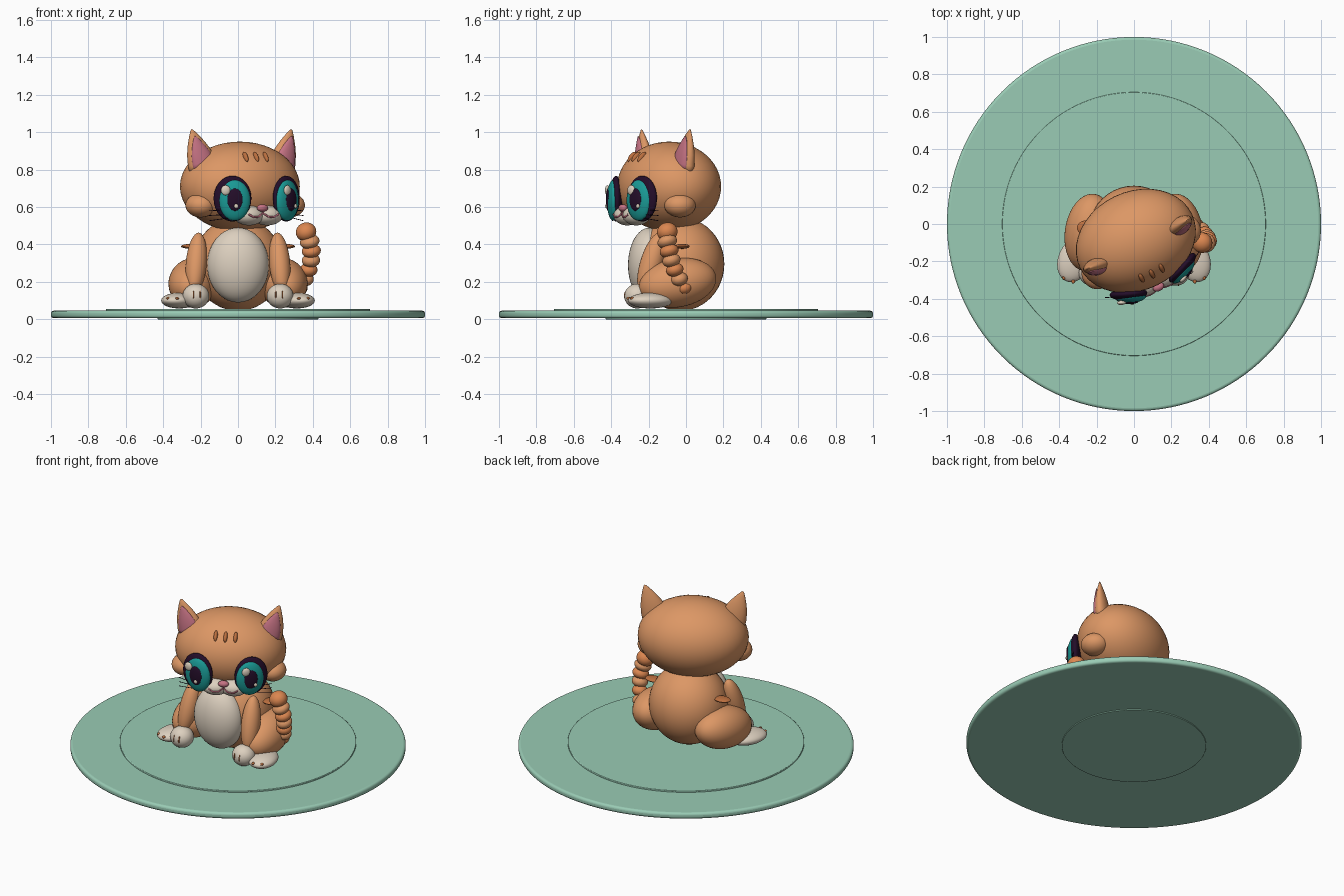
import bpy, bmesh
from math import radians
from mathutils import Matrix, Vector

if "Cube" in bpy.data.objects:
    bpy.data.objects.remove(bpy.data.objects["Cube"])


def material(name, rgb):
    m = bpy.data.materials.new(name)
    m.use_nodes = True
    m.diffuse_color = (*rgb, 1)
    m.node_tree.nodes["Principled BSDF"].inputs["Base Color"].default_value = (*rgb, 1)
    return m


FUR = material("orange fur", (0.72, 0.31, 0.13))
TAIL = material("bright orange", (0.71, 0.24, 0.08))
STRIPE = material("stripe brown", (0.5, 0.16, 0.05))
CREAM = material("cream", (0.72, 0.63, 0.52))
PINK = material("pink", (0.56, 0.17, 0.23))
TEAL = material("teal", (0.01, 0.32, 0.3))
DARK = material("dark purple", (0.017, 0.004, 0.022))
GREEN = material("mint green", (0.32, 0.6, 0.46))


def place(loc, rot=(0, 0, 0)):
    m = Matrix.Translation(loc)
    for angle, axis in zip(reversed(rot), "ZYX"):
        m = m @ Matrix.Rotation(radians(angle), 4, axis)
    return m


def finish(name, bm, mat):
    me = bpy.data.meshes.new(name)
    bm.to_mesh(me)
    bm.free()
    for p in me.polygons:
        p.use_smooth = True
    me.materials.append(mat)
    ob = bpy.data.objects.new(name, me)
    bpy.context.collection.objects.link(ob)
    return ob


def ball(name, loc, semi, mat, rot=(0, 0, 0), frame=Matrix()):
    bm = bmesh.new()
    bmesh.ops.create_uvsphere(bm, u_segments=40, v_segments=24, radius=1)
    bm.transform(frame @ place(loc, rot) @ Matrix.Diagonal((*semi, 1)))
    return finish(name, bm, mat)


def lathe(name, profile, mat, frame=Matrix(), steps=40):
    bm = bmesh.new()
    verts = [bm.verts.new((r, 0, z)) for r, z in profile]
    edges = [bm.edges.new(pair) for pair in zip(verts, verts[1:])]
    bmesh.ops.spin(bm, geom=verts + edges, cent=(0, 0, 0), axis=(0, 0, 1),
                   angle=radians(360), steps=steps)
    bmesh.ops.remove_doubles(bm, verts=bm.verts, dist=0.0001)
    bm.transform(frame)
    bmesh.ops.recalc_face_normals(bm, faces=bm.faces)
    return finish(name, bm, mat)


def wire(name, points, radius, mat, frame):
    cu = bpy.data.curves.new(name, "CURVE")
    cu.dimensions = "3D"
    cu.bevel_depth = radius
    cu.bevel_resolution = 2
    sp = cu.splines.new("POLY")
    sp.points.add(len(points) - 1)
    for p, co in zip(sp.points, points):
        p.co = (*(frame @ Vector(co)), 1)
    cu.materials.append(mat)
    bpy.context.collection.objects.link(bpy.data.objects.new(name, cu))


# Round plinth with a raised inner disc and a shallow foot
def disc(name, r, z0, z1, bevel, frame=Matrix()):
    ob = lathe(name, [(0, z0), (r, z0), (r, z1), (0, z1)], GREEN, frame, 128)
    mod = ob.modifiers.new("rounded rim", "BEVEL")
    mod.width = bevel
    mod.segments = 4
    mod.limit_method = "ANGLE"
    bpy.context.view_layer.objects.active = ob
    ob.select_set(True)
    bpy.ops.object.shade_smooth_by_angle()
    ob.select_set(False)


disc("plinth", 1, 0.006, 0.046, 0.015)
disc("plinth_inner_disc", 0.705, 0.03, 0.056, 0.004)
disc("plinth_foot", 0.43, 0, 0.02, 0.002)

# Torso
ball("body", (0, -0.03, 0.295), (0.24, 0.235, 0.25), FUR)
ball("belly", (0, -0.195, 0.29), (0.165, 0.115, 0.2), CREAM)

# Limbs, mirrored
for s, side in ((1, "left"), (-1, "right")):
    ball(side + "_haunch", (s * 0.24, -0.045, 0.195), (0.13, 0.21, 0.13), FUR, (10, 0, s * 8))
    ball(side + "_hind_foot", (s * 0.315, -0.19, 0.1), (0.09, 0.125, 0.042), CREAM, (0, 0, s * 22))
    ball(side + "_arm", (s * 0.223, -0.185, 0.3), (0.056, 0.06, 0.17), FUR, (-17, s * -5, 0))
    ball(side + "_front_paw", (s * 0.225, -0.26, 0.124), (0.071, 0.07, 0.066), CREAM)
    ball(side + "_side_stripe", (s * 0.25, -0.02, 0.39), (0.055, 0.04, 0.013), STRIPE)
    for k in (-1, 1):
        ball(side + "_paw_line", (s * 0.22 + k * 0.018, -0.322, 0.132), (0.004, 0.009, 0.022), STRIPE, (-10, 0, 0))
        ball(side + "_toe_line", (s * 0.35 + k * 0.025, -0.297 + s * k * 0.01, 0.112),
             (0.009, 0.012, 0.007), STRIPE)

# Tail of overlapping beads
tail = [(0.33, -0.01, 0.17), (0.36, -0.035, 0.215), (0.378, -0.06, 0.265), (0.39, -0.078, 0.315),
        (0.392, -0.09, 0.365), (0.383, -0.1, 0.415), (0.364, -0.1, 0.467)]
for i, p in enumerate(tail):
    r = 0.043 + 0.002 * i
    ball("tail_bead", p, (r, r, 0.036 if i < 6 else 0.05), (TAIL, FUR)[i % 2], (15, 12 - 5 * i, 0))

# Head, turned toward its left
H = place((0.01, -0.09, 0), (0, 0, 26))
ball("head", (0, 0, 0.71), (0.333, 0.264, 0.24), FUR, frame=H)
for k in (-1, 0, 1):
    ball("forehead_stripe", (k * 0.06, -0.197 + abs(k) * 0.005, 0.868),
         (0.012, 0.016, 0.034), STRIPE, (-42, 0, 0), H)

EAR = [(0, 0), (1, 0), (0.96, 0.2), (0.8, 0.45), (0.58, 0.65), (0.3, 0.85), (0.1, 0.97), (0, 1)]
for s, side in ((1, "left"), (-1, "right")):
    # Ears
    ear = H @ place((s * 0.228, -0.03, 0.8), (0, s * 18, s * 8))
    lathe(side + "_ear", EAR, FUR, ear @ Matrix.Diagonal((0.082, 0.045, 0.228, 1)))
    lathe(side + "_inner_ear", EAR, PINK,
          ear @ place((0, -0.022, 0.01)) @ Matrix.Diagonal((0.065, 0.03, 0.18, 1)))
    # Cheeks and muzzle
    ball(side + "_cheek", (s * 0.265, -0.065, 0.61), (0.08, 0.085, 0.065), FUR, frame=H)
    ball(side + "_muzzle", (s * 0.055, -0.222, 0.555), (0.085, 0.07, 0.053), CREAM, frame=H)
    # Eyes
    eye = H @ place((s * 0.16, -0.238, 0.645), (0, 0, s * 22))
    ball(side + "_eye_rim", (0, 0, 0), (0.101, 0.034, 0.122), DARK, frame=eye)
    ball(side + "_iris", (-s * 0.01, -0.015, -0.009), (0.084, 0.035, 0.109), TEAL, frame=eye)
    ball(side + "_pupil", (-s * 0.01, -0.043, -0.006), (0.042, 0.012, 0.06), DARK, frame=eye)
    ball(side + "_eye_glint", (-0.04, -0.044, 0.045), (0.025, 0.012, 0.027), CREAM, frame=eye)
    ball(side + "_small_glint", (0.016, -0.053, -0.04), (0.011, 0.006, 0.012), CREAM, frame=eye)
    # Mouth and whiskers
    wire(side + "_mouth", [(0, -0.28, 0.59), (0, -0.28, 0.568), (s * 0.03, -0.29, 0.548),
                           (s * 0.06, -0.293, 0.546), (s * 0.09, -0.287, 0.562)], 0.005, PINK, H)
    for k in (-1, 0, 1):
        wire(side + "_whisker", [(s * 0.1, -0.26, 0.555 + k * 0.012),
                                 (s * 0.2, -0.245, 0.56 + k * 0.02),
                                 (s * 0.28, -0.2, 0.555 + k * 0.028)], 0.002, DARK, H)
ball("nose", (0, -0.275, 0.595), (0.032, 0.022, 0.02), PINK, frame=H)
